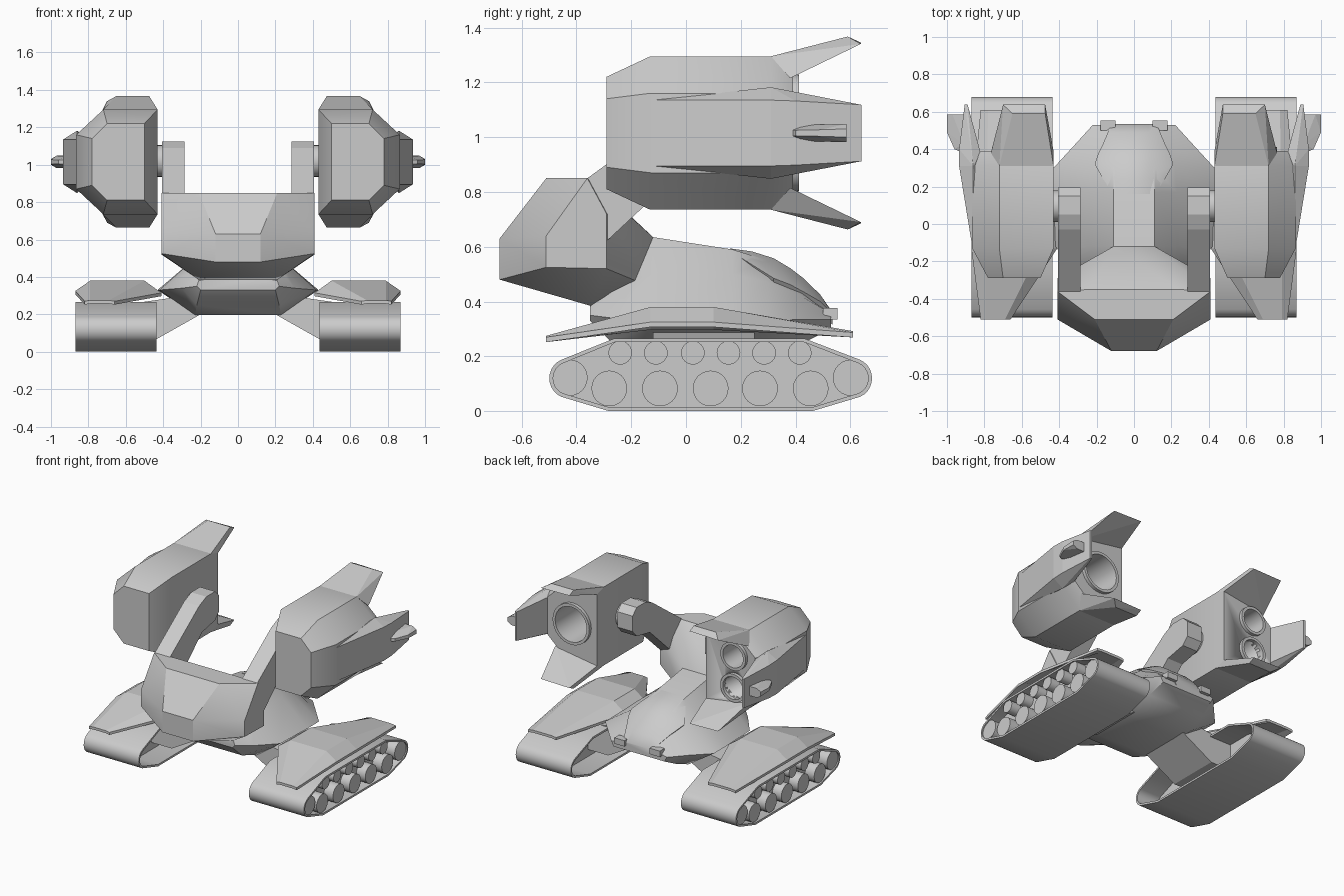
import bpy, bmesh, math

def finish(name, bm, mirror=False, smooth=None):
    bmesh.ops.recalc_face_normals(bm, faces=bm.faces[:])
    me = bpy.data.meshes.new(name)
    bm.to_mesh(me)
    bm.free()
    ob = bpy.data.objects.new(name, me)
    bpy.context.collection.objects.link(ob)
    if smooth:
        bpy.ops.object.select_all(action='DESELECT')
        ob.select_set(True)
        bpy.context.view_layer.objects.active = ob
        bpy.ops.object.shade_smooth_by_angle(angle=math.radians(smooth))
    if mirror:
        ob.modifiers.new("Mirror", 'MIRROR').use_clip = False
    return ob

def loft(name, rings, cyclic=False, **kw):
    bm = bmesh.new()
    vs = [[bm.verts.new(p) for p in r] for r in rings]
    n = len(vs[0])
    pairs = list(zip(vs, vs[1:])) + ([(vs[-1], vs[0])] if cyclic else [])
    for a, b in pairs:
        for i in range(n):
            j = (i + 1) % n
            bm.faces.new((a[i], a[j], b[j], b[i]))
    if not cyclic:
        bm.faces.new(vs[0])
        bm.faces.new(vs[-1])
    return finish(name, bm, **kw)

def prism(name, yz, x0, x1, **kw):
    return loft(name, [[(x, y, z) for y, z in yz] for x in (x0, x1)], **kw)

def solid(name, pts, **kw):
    bm = bmesh.new()
    for p in pts:
        bm.verts.new(p)
    r = bmesh.ops.convex_hull(bm, input=bm.verts[:])
    bmesh.ops.delete(bm, geom=[v for v in bm.verts if not v.link_faces], context='VERTS')
    bmesh.ops.dissolve_limit(bm, angle_limit=0.02, verts=bm.verts[:], edges=bm.edges[:])
    return finish(name, bm, **kw)

def circle(a, b, r, n=24):
    return [(a + r * math.cos(2 * math.pi * i / n), b + r * math.sin(2 * math.pi * i / n)) for i in range(n)]

def both(pts):
    return [(s * x, y, z) for x, y, z in pts for s in (1, -1)]

# Track belts: hollow loops with an inner side plate and wheels
def outline(d):
    pts = []
    for cy, a0 in ((0.605, -65), (-0.425, 115)):
        pts += [(cy + (0.074 - d) * math.cos(math.radians(a0 + 130 * i / 10)),
                 0.12 + (0.074 - d) * math.sin(math.radians(a0 + 130 * i / 10))) for i in range(11)]
        pts += [(0.43, 0.266 - d), (-0.26, 0.266 - d)] if cy > 0 else [(-0.28, d), (0.46, d)]
    return pts

loft("track_belt", [[(x, y, z) for y, z in outline(d)]
                    for x, d in ((0.435, 0), (0.87, 0), (0.87, 0.014), (0.435, 0.014))],
     cyclic=True, mirror=True, smooth=30)
prism("track_side_plate", outline(0.013), 0.6, 0.79, mirror=True)
wheels = [(y, 0.083, 0.065) for y in (-0.28, -0.095, 0.09, 0.27, 0.455)]
wheels += [(y, 0.213, 0.043) for y in (-0.24, -0.11, 0.025, 0.155, 0.285, 0.415)]
wheels += [(-0.425, 0.122, 0.066), (0.602, 0.122, 0.066)]
for i, (y, z, r) in enumerate(wheels):
    prism(f"road_wheel_{i + 1}", circle(y, z, r), 0.75, 0.862, mirror=True, smooth=30)

# Track struts
solid("track_strut", [(0.2, y, z) for y in (-0.12, 0.25) for z in (0.2, 0.31)] +
      [(0.44, y, z) for y in (-0.12, 0.25) for z in (0.065, 0.25)] +
      [(0.62, y, z) for y in (-0.12, 0.25) for z in (0.065, 0.25)], mirror=True)

# Fenders over the tracks
fender = [(-0.51, [(0.66, 0.27), (0.69, 0.275), (0.79, 0.275), (0.82, 0.27)]),
          (-0.13, [(0.41, 0.315), (0.5, 0.38), (0.79, 0.38), (0.87, 0.325)]),
          (0.10, [(0.41, 0.315), (0.5, 0.38), (0.79, 0.38), (0.87, 0.325)]),
          (0.61, [(0.60, 0.287), (0.63, 0.292), (0.78, 0.292), (0.82, 0.287)])]
loft("fender", [[(x, y, z) for x, z in p] + [(x, y, z - 0.018) for x, z in reversed(p)]
                for y, p in fender], mirror=True)

# Hull
hull = [(-0.35, [(0.20, 0.33), (0.22, 0.35), (0.21, 0.38), (0.11, 0.40)]),
        (-0.27, [(0.22, 0.25), (0.30, 0.34), (0.22, 0.45), (0.11, 0.52)]),
        (-0.12, [(0.23, 0.197), (0.42, 0.33), (0.23, 0.50), (0.11, 0.635)]),
        (0.17, [(0.23, 0.197), (0.43, 0.33), (0.23, 0.50), (0.11, 0.59)]),
        (0.30, [(0.23, 0.20), (0.43, 0.33), (0.22, 0.47), (0.11, 0.55)]),
        (0.42, [(0.22, 0.245), (0.32, 0.335), (0.18, 0.42), (0.10, 0.475)]),
        (0.53, [(0.20, 0.30), (0.22, 0.335), (0.14, 0.355), (0.09, 0.36)])]
loft("hull", [[(x, y, z) for x, z in p] + [(-x, y, z) for x, z in reversed(p)]
              for y, p in hull], smooth=35)

# Canopy shell at the rear of the hull
canopy = [(0.16, 0.11, 0.594, 0.585), (0.24, 0.165, 0.583, 0.535), (0.32, 0.21, 0.558, 0.485),
          (0.38, 0.19, 0.522, 0.462), (0.43, 0.165, 0.484, 0.435), (0.49, 0.14, 0.425, 0.40),
          (0.535, 0.12, 0.36, 0.355)]
loft("canopy", [[(-w, y, b), (-0.08, y, t), (0.08, y, t), (w, y, b),
                 (w - 0.03, y, b - 0.04), (-w + 0.03, y, b - 0.04)] for y, w, t, b in canopy], smooth=35)
prism("rear_lamp", [(0.5, 0.335), (0.553, 0.335), (0.553, 0.377), (0.5, 0.377)], 0.10, 0.18, mirror=True)

# Nose cowl
solid("nose_cowl", both([(0.21, -0.51, 0.85), (0.41, -0.36, 0.85), (0.41, -0.51, 0.64),
                         (0.41, -0.51, 0.525), (0.12, -0.68, 0.63), (0.12, -0.68, 0.48),
                         (0.21, -0.35, 0.385), (0.41, -0.29, 0.52), (0.41, -0.29, 0.72),
                         (0.24, -0.35, 0.85), (0.11, -0.12, 0.635), (0.11, -0.12, 0.45)]), smooth=28)

# Lifting arms and pivots
prism("lift_arm", [(-0.36, 0.85), (-0.03, 1.09), (0.05, 1.125), (0.15, 1.125), (0.195, 1.08),
                   (0.195, 0.97), (0.15, 0.92), (0.0, 0.89), (-0.29, 0.62)], 0.285, 0.405, mirror=True)
prism("arm_pivot", circle(0.095, 1.02, 0.085), 0.38, 0.46, mirror=True, smooth=30)

# Weapon pods: single tube on the right, twin tubes on the left
MID = 1.015
pod = [(-0.29, [(0.5, 0.205), (0.70, 0.205), (0.78, 0.125)]),
       (-0.13, [(0.43, 0.28), (0.72, 0.28), (0.865, 0.145)]),
       (0.31, [(0.43, 0.28), (0.72, 0.28), (0.865, 0.145)]),
       (0.39, [(0.43, 0.255), (0.69, 0.255), (0.82, 0.135)])]
for side, s, tubes in (("right", 1, [(0.62, MID, 0.145)]),
                       ("left", -1, [(0.66, MID + 0.113, 0.1), (0.66, MID - 0.113, 0.1)])):
    body = loft(f"{side}_pod", [[(s * x, y, MID + h) for x, h in p] +
                                [(s * x, y, MID - h) for x, h in reversed(p)] for y, p in pod], smooth=30)
    for i, (x, z, r) in enumerate(tubes):
        ring = lambda rr, y: [(a, y, b) for a, b in circle(s * x, z, rr, 32)]
        cutter = loft(f"{side}_tube_cutter_{i + 1}", [ring(r - 0.02, 0.05), ring(r - 0.02, 0.6)], smooth=30)
        cutter.hide_render = True
        cutter.hide_viewport = True
        m = body.modifiers.new("Tube", 'BOOLEAN')
        m.operation = 'DIFFERENCE'
        m.solver = 'EXACT'
        m.object = cutter
        loft(f"{side}_tube_rim_{i + 1}", [ring(r, 0.36), ring(r, 0.413), ring(r - 0.02, 0.413),
                                          ring(r - 0.02, 0.36)], cyclic=True, smooth=30)

# Pod side panels and small outer thrusters
solid("pod_side_panel", [(x, y, MID + k * h) for k in (1, -1) for x, y, h in
                         ((0.865, -0.12, 0.12), (0.86, 0.31, 0.167), (0.935, 0.31, 0.12),
                          (0.935, 0.40, 0.117), (0.905, 0.64, 0.103), (0.89, 0.64, 0.103),
                          (0.82, 0.38, 0.13), (0.8, 0.0, 0.1))], mirror=True)
solid("pod_thruster", [(x, y, MID + k * h) for k in (1, -1) for x, y, h in
                       ((0.90, 0.375, 0.012), (0.91, 0.43, 0.03), (0.90, 0.585, 0.033),
                        (0.96, 0.40, 0.01), (0.97, 0.585, 0.033), (1.0, 0.49, 0.012),
                        (1.0, 0.585, 0.015))], mirror=True)

# Pod tail fins, above and below
for where, k in (("upper", 1), ("lower", -1)):
    solid(f"{where}_tail_fin", [(x, y, MID + k * h) for x, y, h in
                                ((0.43, 0.31, 0.28), (0.72, 0.31, 0.28), (0.43, 0.39, 0.255),
                                 (0.765, 0.38, 0.20), (0.69, 0.39, 0.25), (0.475, 0.59, 0.352),
                                 (0.65, 0.59, 0.352), (0.475, 0.638, 0.33), (0.70, 0.638, 0.325))],
          mirror=True)
